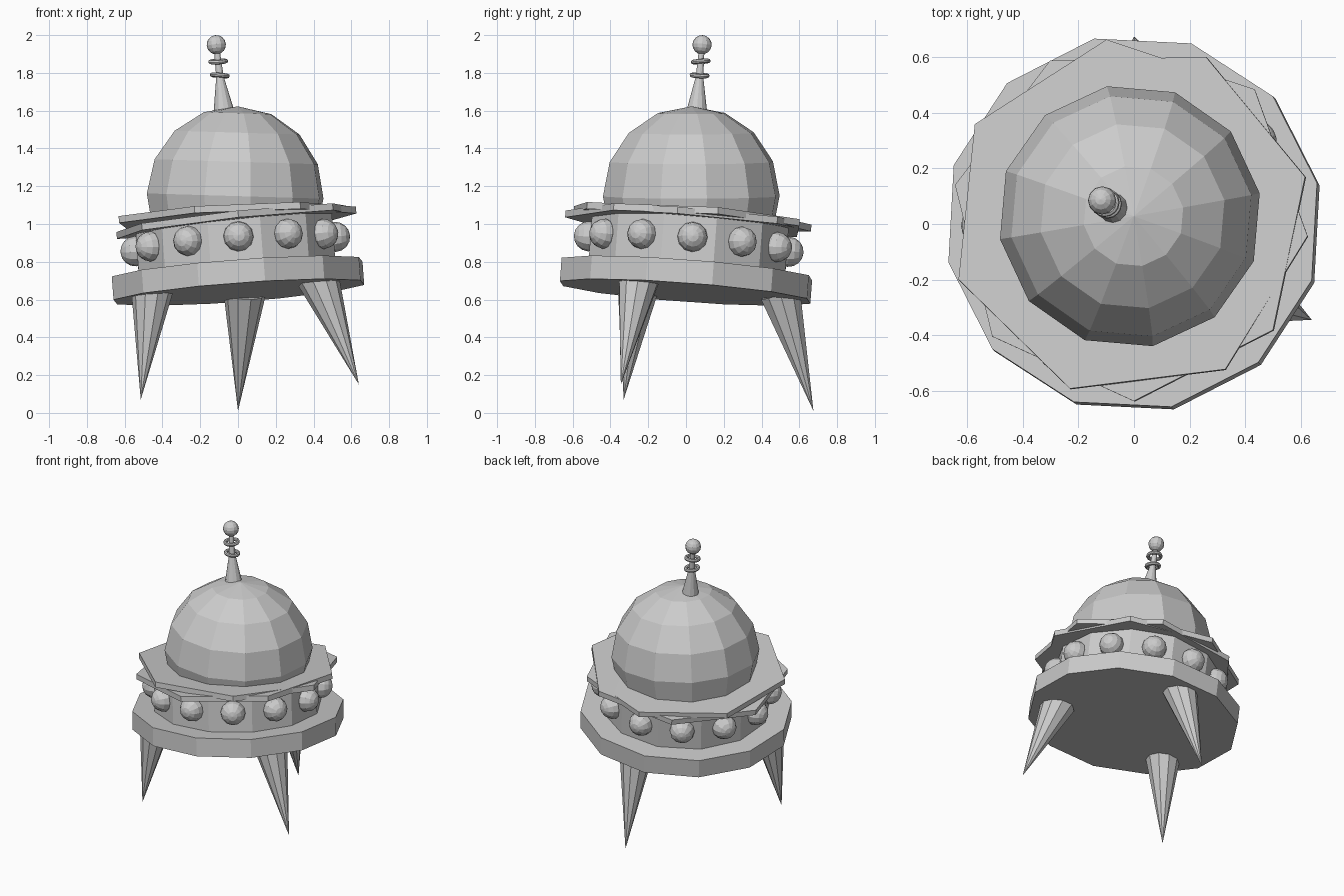
import bpy, bmesh
from math import sin, cos, pi, radians
from mathutils import Vector

if "Cube" in bpy.data.objects:
    bpy.data.objects.remove(bpy.data.objects["Cube"])

grey = bpy.data.materials.new("plain_grey")
grey.use_nodes = True
colour = (0.6, 0.6, 0.6, 1)
grey.diffuse_color = colour
grey.node_tree.nodes["Principled BSDF"].inputs["Base Color"].default_value = colour


def lathe(name, profile, sides, origin, axis, phase=0, loop=False):
    """Spin (radius, height) points around an axis; flat shaded."""
    bm = bmesh.new()
    rings = []
    for r, z in profile:
        if r < 1e-5:
            rings.append([bm.verts.new((0, 0, z))] * sides)
        else:
            angles = [radians(phase) + 2 * pi * i / sides for i in range(sides)]
            rings.append([bm.verts.new((r * cos(a), r * sin(a), z)) for a in angles])
    pairs = list(zip(rings, rings[1:]))
    if loop:
        pairs.append((rings[-1], rings[0]))
    for low, high in pairs:
        for i in range(sides):
            j = (i + 1) % sides
            corners = list(dict.fromkeys((low[i], low[j], high[j], high[i])))
            bm.faces.new(corners)
    if not loop:
        for ring in (rings[0], rings[-1]):
            if len(set(ring)) > 2:
                bm.faces.new(ring)
    bmesh.ops.recalc_face_normals(bm, faces=bm.faces)
    mesh = bpy.data.meshes.new(name)
    bm.to_mesh(mesh)
    bm.free()
    mesh.materials.append(grey)
    obj = bpy.data.objects.new(name, mesh)
    bpy.context.collection.objects.link(obj)
    obj.location = origin
    obj.rotation_mode = 'QUATERNION'
    obj.rotation_quaternion = Vector((0, 0, 1)).rotation_difference(Vector(axis))
    return obj


def ball(radius, rings):
    return [(radius * sin(pi * i / rings) if 0 < i < rings else 0,
             -radius * cos(pi * i / rings)) for i in range(rings + 1)]


def slab(radius, low, high):
    return [(radius, low), (radius, high)]


# Leaning body: base disc and drum
lean = Vector((-0.075, 0.075, 1)).normalized()
centre = Vector((0, 0, 0.70))
lathe("base_disc", slab(0.68, -0.062, 0.062), 12, centre, lean, 12)
lathe("drum", slab(0.54, 0, 0.32), 12, centre, lean, 15)

# Round lamps around the drum
turn = Vector((0, 0, 1)).rotation_difference(lean)
for i in range(12):
    a = radians(2 + 30 * i)
    out = turn @ Vector((cos(a), sin(a), 0))
    lathe(f"lamp_{i + 1}", ball(0.08, 8), 12, centre + lean * 0.195 + out * 0.53, out)

# Two crossed seven-sided roof plates
lathe("upper_plate", slab(0.65, -0.018, 0.018), 7, (-0.02, 0.02, 1.036), (-0.05, 0.083, 1), 97)
lathe("lower_plate", slab(0.65, -0.018, 0.018), 7, (-0.01, 0.01, 1.014), (-0.106, 0.059, 1), 14)

# Dome
lathe("dome", ball(0.475, 8), 12, (-0.015, 0.028, 1.148), (0.03, 0, 1), 10)

# Pointed legs
legs = {"back_leg": ((0.0, 0.675, 0.01), (0.035, 0.50, 0.63)),
        "front_left_leg": ((0.64, -0.345, 0.15), (0.425, -0.25, 0.71)),
        "front_right_leg": ((-0.515, -0.33, 0.07), (-0.455, -0.255, 0.65))}
for name, (tip, top) in legs.items():
    along = Vector(top) - Vector(tip)
    lathe(name, [(0, 0), (0.112, along.length)], 10, tip, along)

# Antenna: tapered mast, two rings and a ball
foot = Vector((-0.073, 0.056, 1.58))
knob = Vector((-0.115, 0.085, 1.949))
mast = knob - foot
lathe("antenna_mast", [(0.058, 0), (0.02, 0.2), (0.014, mast.length)], 12, foot, mast)
for name, t, tilt in (("lower_ring", 0.56, (0.08, 0.05, 1)), ("upper_ring", 0.76, (-0.05, -0.08, 1))):
    tube = [(0.041 + 0.012 * cos(k * pi / 4), 0.012 * sin(k * pi / 4)) for k in range(8)]
    lathe(name, tube, 16, foot + mast * t, tilt, loop=True)
lathe("antenna_ball", ball(0.051, 8), 12, knob, mast)
